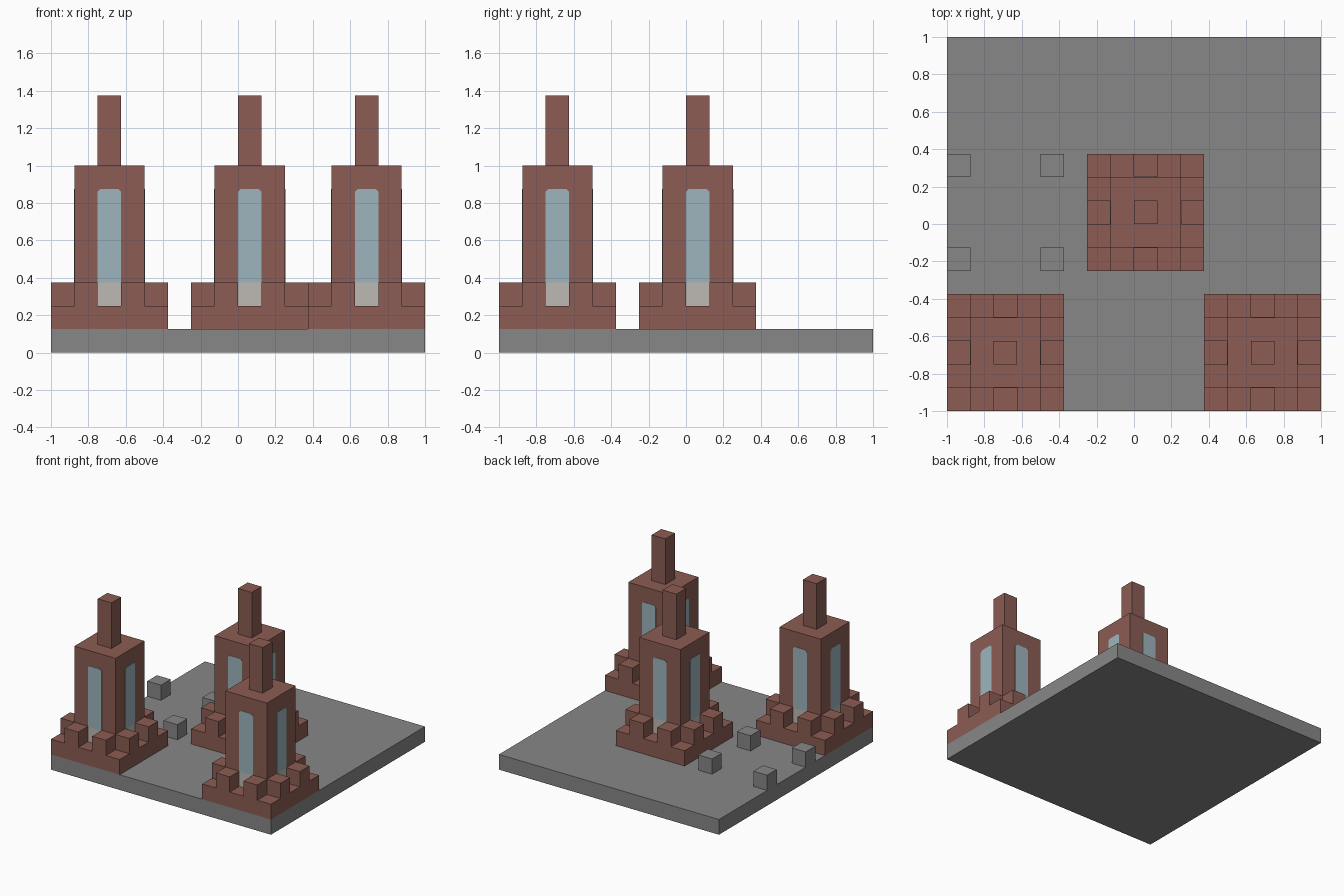
import bpy
import bmesh
from mathutils import Matrix, Vector
from math import pi

U = 0.125  # one building block

cube = bpy.data.objects.get("Cube")
if cube:
    bpy.data.objects.remove(cube, do_unlink=True)


def material(name, rgb):
    m = bpy.data.materials.new(name)
    m.use_nodes = True
    m.diffuse_color = (*rgb, 1)
    m.node_tree.nodes["Principled BSDF"].inputs["Base Color"].default_value = (*rgb, 1)
    return m


stone = material("grey stone", (0.25, 0.242, 0.242))
brick = material("red brown brick", (0.258, 0.107, 0.087))
glass = material("pale blue glass", (0.337, 0.462, 0.509))
sill = material("pale stone", (0.509, 0.491, 0.451))


def finish(name, bm, mat):
    bmesh.ops.recalc_face_normals(bm, faces=bm.faces)
    mesh = bpy.data.meshes.new(name)
    bm.to_mesh(mesh)
    bm.free()
    mesh.materials.append(mat)
    ob = bpy.data.objects.new(name, mesh)
    bpy.context.collection.objects.link(ob)
    return ob


def add_box(bm, centre, size, z0, z1):
    m = Matrix.Translation((*centre, (z0 + z1) / 2)) @ Matrix.Diagonal((*size, z1 - z0, 1))
    bmesh.ops.create_cube(bm, size=1, matrix=m)


def box(name, centre, size, z0, z1, mat):
    bm = bmesh.new()
    add_box(bm, centre, size, z0, z1)
    return finish(name, bm, mat)


def wall_plates(name, centre, outline, mat, depth=0.003):
    """Thin plates of one outline on all four tower walls."""
    bm = bmesh.new()
    wall = 1.5 * U
    for side in range(4):
        turn = Matrix.Translation((*centre, 0)) @ Matrix.Rotation(side * pi / 2, 4, 'Z')
        face = bm.faces.new([bm.verts.new(turn @ Vector((x, -wall, z))) for x, z in outline])
        out = turn.to_3x3() @ Vector((0, -depth, 0))
        ext = bmesh.ops.extrude_face_region(bm, geom=[face])
        bmesh.ops.translate(bm, vec=out, verts=[g for g in ext["geom"]
                                                if isinstance(g, bmesh.types.BMVert)])
    return finish(name, bm, mat)


def tower(label, cx, cy):
    c = (cx, cy)
    box(label + "_plinth", c, (5 * U, 5 * U), U, 2 * U, brick)
    box(label + "_body", c, (3 * U, 3 * U), 2 * U, 8 * U, brick)
    box(label + "_spire", c, (U, U), 8 * U, 11 * U, brick)
    # Two merlons along each side of the plinth
    bm = bmesh.new()
    for a in (-1, 1):
        for b in (-2, 2):
            add_box(bm, (cx + a * U, cy + b * U), (U, U), 2 * U, 3 * U)
            add_box(bm, (cx + b * U, cy + a * U), (U, U), 2 * U, 3 * U)
    finish(label + "_merlons", bm, brick)
    # Tall windows with clipped top corners, over pale sills
    h, k = U / 2, 0.015
    wall_plates(label + "_windows", c,
                [(-h, 3 * U), (h, 3 * U), (h, 7 * U - k), (h - k, 7 * U),
                 (k - h, 7 * U), (-h, 7 * U - k)], glass)
    wall_plates(label + "_sills", c,
                [(-h, 2 * U), (h, 2 * U), (h, 3 * U), (-h, 3 * U)], sill)


# Ground slab
box("ground_slab", (0, 0), (2, 2), 0, U, stone)

# Three towers
tower("right_tower", -5.5 * U, -5.5 * U)
tower("middle_tower", U / 2, U / 2)
tower("left_tower", 5.5 * U, -5.5 * U)

# Four loose marker blocks
for i, x in enumerate((-7.5, -3.5)):
    for j, y in enumerate((-1.5, 2.5)):
        box(f"marker_block_{2 * i + j + 1}", (x * U, y * U), (U, U), U, 2 * U, stone)
